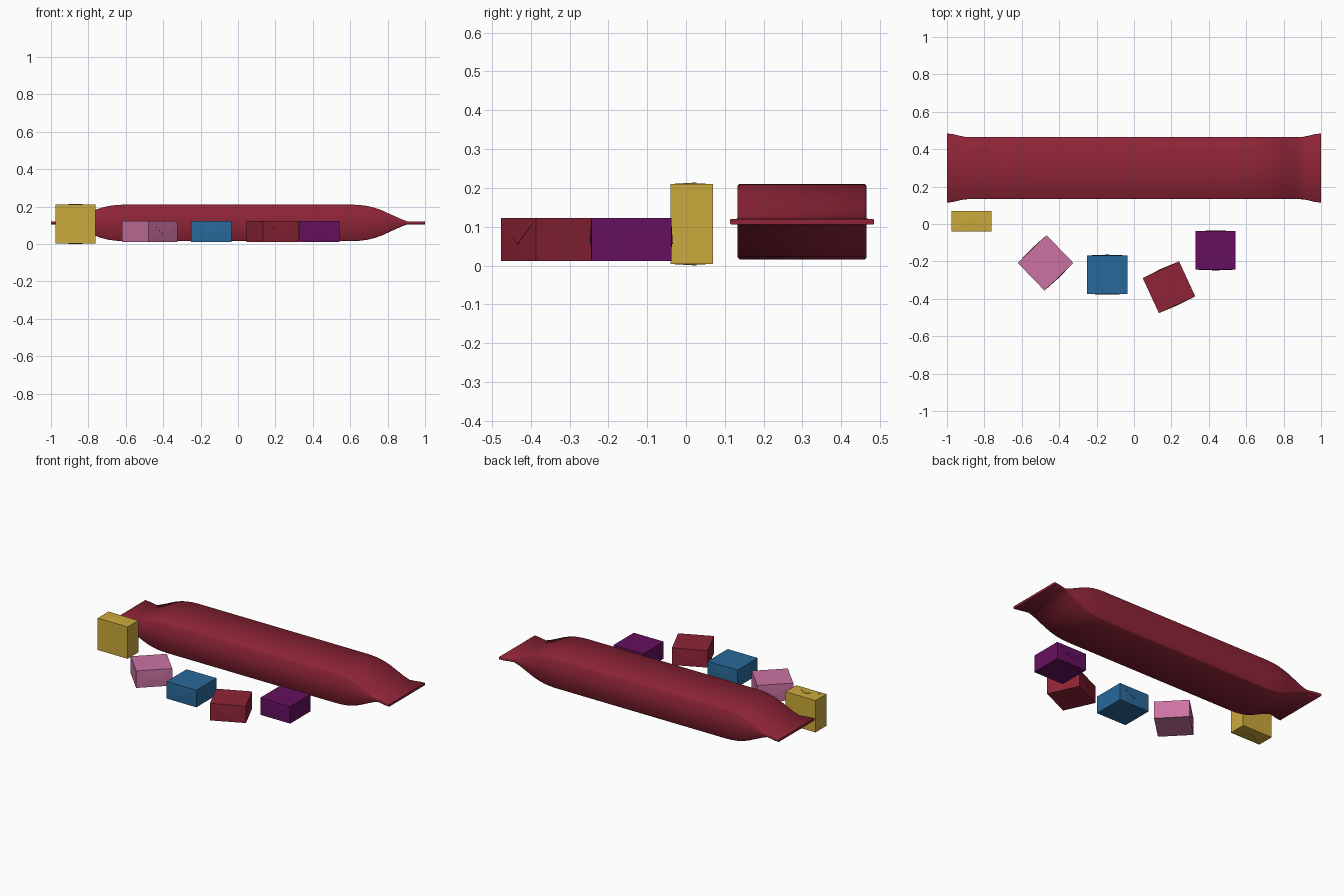
import bpy, bmesh
from math import radians

if "Cube" in bpy.data.objects:
    bpy.data.objects.remove(bpy.data.objects["Cube"])


def finish(name, bm, color):
    bmesh.ops.recalc_face_normals(bm, faces=bm.faces[:])
    me = bpy.data.meshes.new(name)
    bm.to_mesh(me)
    bm.free()
    ob = bpy.data.objects.new(name, me)
    bpy.context.collection.objects.link(ob)
    mat = bpy.data.materials.new(name + "_colour")
    mat.diffuse_color = (*color, 1)
    mat.use_nodes = True
    mat.node_tree.nodes["Principled BSDF"].inputs["Base Color"].default_value = mat.diffuse_color
    me.materials.append(mat)
    return ob


RED = (0.274, 0.018, 0.038)

# Long wrapper: rounded-box sections lofted along x (x, half width, half height)
half = [(0.61, 0.166, 0.0975), (0.65, 0.166, 0.0955), (0.69, 0.166, 0.0905),
        (0.73, 0.166, 0.081), (0.77, 0.166, 0.067), (0.82, 0.166, 0.044),
        (0.87, 0.166, 0.0215), (0.905, 0.167, 0.008), (0.93, 0.172, 0.0075),
        (0.965, 0.181, 0.0075), (1.0, 0.185, 0.0075)]
sections = [(-x, w, h) for x, w, h in reversed(half)] + half
bm = bmesh.new()
rings = []
for x, w, h in sections:
    b = min(0.005, h * 0.3)
    corner = [(w, h - b), (w - b, h), (b - w, h), (-w, h - b),
              (-w, b - h), (b - w, -h), (w - b, -h), (w, b - h)]
    rings.append([bm.verts.new((x, y, z)) for y, z in corner])
for a, c in zip(rings, rings[1:]):
    for i in range(8):
        j = (i + 1) % 8
        bm.faces.new((a[i], a[j], c[j], c[i]))
bm.faces.new(rings[0])
bm.faces.new(rings[-1])
pack = finish("long_wrapper", bm, RED)
pack.location = (0, 0.299, 0.113)
bpy.context.view_layer.objects.active = pack
pack.select_set(True)
bpy.ops.object.shade_smooth_by_angle(angle=radians(50))


# Wrapped sweet: box whose two ends have envelope folds
def sweet(name, color, loc, rot):
    hx, hy, hz = 0.107, 0.103, 0.055
    bm = bmesh.new()
    bmesh.ops.create_cube(bm, size=1)
    for v in bm.verts:
        v.co = (v.co.x * 2 * hx, v.co.y * 2 * hy, v.co.z * 2 * hz)
    bm.normal_update()
    ends = [f for f in bm.faces if abs(f.normal.y) > 0.9]
    bmesh.ops.poke(bm, faces=ends, offset=0.002)
    # overlapping pointed flap on each end
    for s in (-1, 1):
        y = s * hy
        l, r, tip, under = [bm.verts.new(p) for p in (
            (-hx, y, hz), (hx, y, hz), (0, y + s * 0.004, -0.012), (0, y, -0.012))]
        for f in ((l, r, tip), (l, tip, under), (r, under, tip), (l, under, r)):
            bm.faces.new(f)
    ob = finish(name, bm, color)
    ob.location = loc
    ob.rotation_euler = [radians(a) for a in rot]


sweet("yellow_sweet", (0.60, 0.40, 0.045), (-0.868, 0.015, 0.107), (90, 0, 0))
sweet("pink_sweet", (0.60, 0.17, 0.36), (-0.473, -0.208, 0.067), (0, 0, 44))
sweet("blue_sweet", (0.022, 0.14, 0.32), (-0.143, -0.271, 0.067), (0, 0, 0))
sweet("red_sweet", RED, (0.187, -0.338, 0.067), (0, 0, 24.8))
sweet("purple_sweet", (0.127, 0.005, 0.112), (0.437, -0.141, 0.067), (0, 0, 0))
